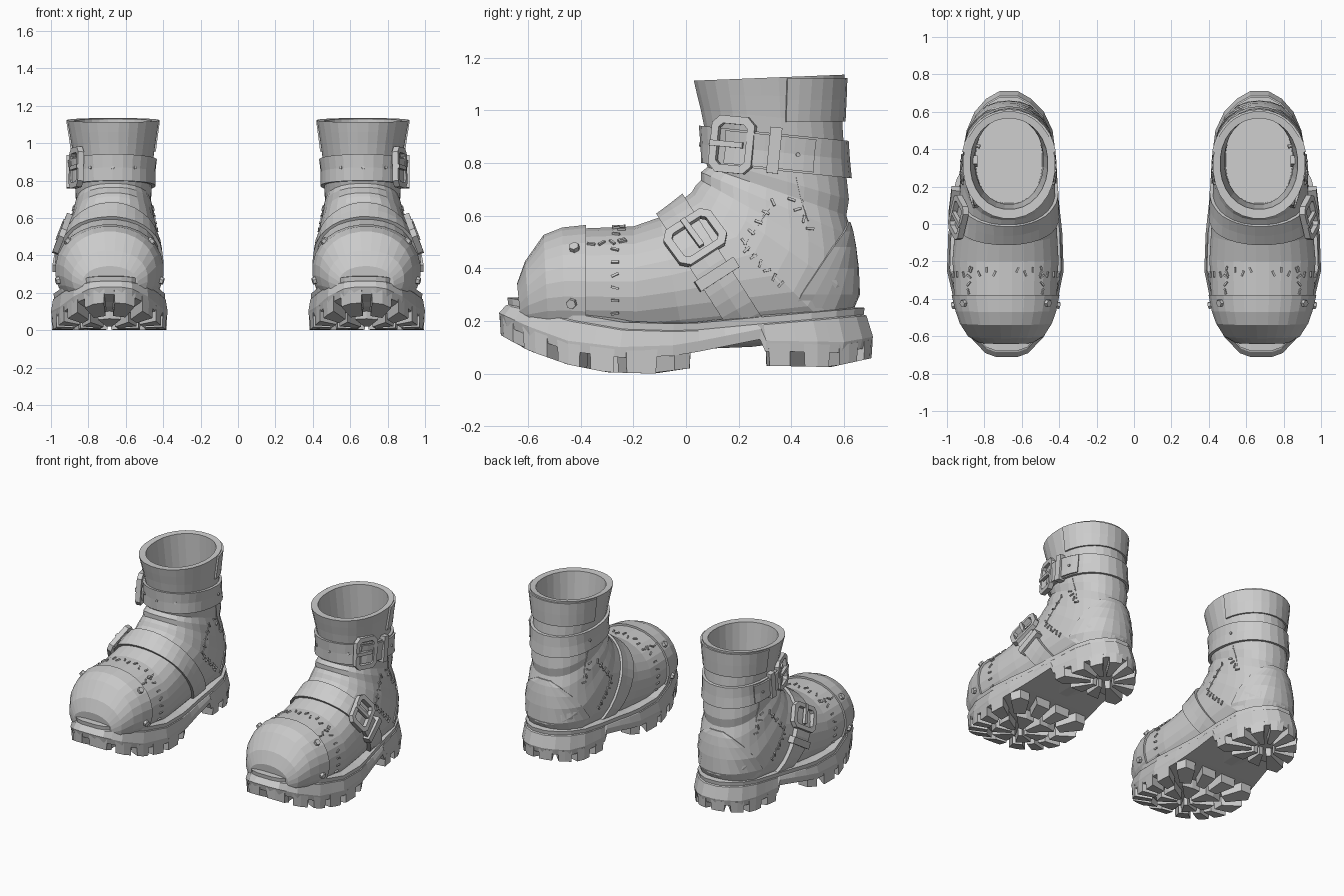
import bpy, bmesh, math
from math import sin, cos, pi, radians
from mathutils import Vector as V, Matrix
from mathutils.bvhtree import BVHTree

if "Cube" in bpy.data.objects:
    bpy.data.objects.remove(bpy.data.objects["Cube"])


def finish(name, bm):
    """Everything is modelled for one boot (+x) and mirrored across x = 0."""
    bmesh.ops.recalc_face_normals(bm, faces=bm.faces)
    me = bpy.data.meshes.new(name)
    bm.to_mesh(me)
    bm.free()
    ob = bpy.data.objects.new(name, me)
    bpy.context.collection.objects.link(ob)
    ob.modifiers.new("pair", 'MIRROR').use_mirror_merge = False
    return ob


def add(bm, verts, faces):
    vs = [bm.verts.new(v) for v in verts]
    for f in faces:
        bm.faces.new([vs[i] for i in f])


def loft(name, rings):
    """Skin through closed rings; the ends are closed with strips left to right."""
    n, verts = len(rings[0]), [p for r in rings for p in r]
    faces = [(i*n+j, i*n+(j+1) % n, (i+1)*n+(j+1) % n, (i+1)*n+j)
             for i in range(len(rings)-1) for j in range(n)]
    for o in (0, len(verts)-n):
        faces += [(o+j, o+j+1, o+n-2-j, o+n-1-j) for j in range(n//2-1)]
    bm = bmesh.new()
    add(bm, verts, faces)
    finish(name, bm)
    return verts, faces


def lerp(table, x, k=1):
    if x <= table[0][0]:
        return table[0][k]
    for a, b in zip(table, table[1:]):
        if x <= b[0]:
            return a[k] + (b[k]-a[k]) * (x-a[0]) / (b[0]-a[0])
    return table[-1][k]


def ring(py, pz, qy, qz, w, xc, grow=0, N=28):
    """Superellipse section hung between a front/top and a back/bottom point."""
    n = 2.1 if py < 0 or pz > .85 else 2.3
    P, Q = V((0, py, pz)), V((0, qy, qz))
    C, h = (P+Q)/2, (P-Q)/2
    h *= 1 + grow/h.length
    out = []
    for k in range(N):
        a = 2*pi*(k+.5)/N
        c, s = cos(a), sin(a)
        p = C + h*math.copysign(abs(c)**(2/n), c)
        p.x = xc + (w+grow)*math.copysign(abs(s)**(2/n), s)
        out.append(p)
    return out


# upper: sections sweep from the toe, round the ankle, up the shaft and inside
SECT = [(-.64, .33, -.625, .17, .135, .685), (-.61, .415, -.59, .14, .19, .685),
        (-.54, .515, -.52, .11, .235, .685), (-.47, .543, -.46, .1, .258, .685),
        (-.38, .553, -.38, .09, .277, .687), (-.2, .56, -.18, .08, .285, .687),
        (-.1, .595, 0, .09, .275, .685), (-.03, .65, .25, .1, .26, .68),
        (.02, .69, .58, .14, .25, .672), (.035, .715, .655, .28, .238, .67),
        (.055, .735, .65, .4, .222, .668), (.055, .765, .635, .52, .212, .667),
        (.08, .785, .61, .6, .198, .666), (.07, .82, .62, .66, .205, .666),
        (.075, .9, .605, .8, .205, .666), (.055, 1.0, .595, .95, .222, .666),
        (.04, 1.06, .6, 1.05, .235, .667), (.028, 1.112, .603, 1.135, .247, .668),
        (.078, 1.11, .565, 1.13, .208, .668), (.105, .87, .57, .82, .185, .668),
        (.11, .62, .575, .6, .178, .668)]
verts, faces = loft("boot_upper", [ring(*s) for s in SECT])
tree = BVHTree.FromPolygons(verts, faces)
loft("toe_cap", [ring(*s, grow=.013) for s in SECT[:5]])


def cast(o, d):
    loc, nor, _, _ = tree.ray_cast(V(o), V(d))
    if loc is None:
        return None, None
    return loc, (nor if nor.dot(V(d)) < 0 else -nor)


def side(y, z, s=1):
    """Point and normal on the outer (s=1) or inner (s=-1) side of the boot."""
    return cast((.67 + s*1.5, y, z), (-s, 0, 0))


def frame(loc, n, t):
    t = (t - n*t.dot(n)).normalized()
    m = Matrix((t, n.cross(t), n)).transposed().to_4x4()
    m.translation = loc
    return m


def box(bm, m, size, off=(0, 0, 0)):
    bmesh.ops.create_cube(bm, size=1, matrix=m @ Matrix.Translation(off) @ Matrix.Diagonal((*size, 1)))


def plate(name, rows, off):
    """Raised leather sheet from a grid of (point, outward direction)."""
    R, n = len(rows), len(rows[0])
    flat = [q for r in rows for q in r]
    vs = [p + d*off for p, d in flat] + [p - d*.012 for p, d in flat]
    K, fs = R*n, []
    for i in range(R-1):
        for j in range(n-1):
            a = i*n+j
            fs += [(a, a+1, a+n+1, a+n), (K+a, K+a+n, K+a+n+1, K+a+1)]
    edge = ([j for j in range(n)] + [i*n+n-1 for i in range(1, R)]
            + [K-1-j for j in range(1, n)] + [i*n for i in range(R-2, 0, -1)])
    for a, b in zip(edge, edge[1:]+edge[:1]):
        fs.append((a, b, K+b, K+a))
    bm = bmesh.new()
    add(bm, vs, fs)
    finish(name, bm)


def band(name, P, Q, h, off, a0, a1, n):
    """Strap hugging the upper in a tilted plane; angle 0 is front, 90 outside."""
    P, Q = V((.67, *P)), V((.67, *Q))
    C, e = (P+Q)/2, (P-Q).normalized()
    up = V((0, -e.z, e.y))
    rows = []
    for s in (-.5, 0, .5):
        row = []
        for k in range(n+1):
            a = radians(a0 + (a1-a0)*k/n)
            d = e*cos(a) + V((sin(a), 0, 0))
            d.normalize()
            p, _ = cast(C + up*s*h + d, -d)
            row.append((p if p else C + up*s*h + d*.24, d))
        rows.append(row)
    plate(name, rows, off)


# straps, their overlapping tails and the back cuff panel
band("ankle_strap", (.06, .87), (.6, .815), .14, .02, -180, 180, 32)
band("ankle_strap_tail", (.06, .87), (.6, .815), .125, .032, 45, 128, 9)
band("instep_strap", (-.06, .64), (.22, .2), .125, .018, -148, 138, 26)
band("instep_strap_tail", (-.06, .64), (.22, .2), .13, .03, 85, 145, 7)
band("cuff_panel", (.04, 1.035), (.6, 1.04), .165, .012, 105, 255, 14)

# heel counter: arched sheet round the back
rows = []
for z, A in ((.2, 88), (.3, 76), (.4, 60), (.48, 44), (.54, 28), (.575, 12)):
    row = []
    for k in range(13):
        a = radians(A*(k/6-1))
        d = V((sin(a), cos(a), 0))
        p, _ = cast(V((.67, .38, z)) + d, -d)
        row.append((p, d))
    rows.append(row)
plate("heel_counter", rows, .008)

# sole: outline scaled level by level, arched base with a heel step, welt lip on top
OUT = [(-.71, .68, .06), (-.69, .68, .115), (-.6, .68, .2), (-.45, .685, .268),
       (-.25, .688, .312), (-.05, .688, .305), (.15, .68, .275), (.35, .668, .252),
       (.5, .665, .23), (.6, .667, .185), (.67, .67, .12), (.71, .67, .05)]
TOP = [(-.71, .288), (-.6, .268), (-.45, .228), (-.25, .195), (0, .188), (.3, .215), (.71, .25)]
BASE = [(-.71, .19), (-.6, .14), (-.45, .085), (-.2, .055), (-.02, .07), (.285, .13),
        (.305, .085), (.6, .08), (.71, .1)]
LUG = [(-.71, .15), (-.6, .088), (-.45, .035), (-.3, .005), (-.12, 0), (0, .02), (.3, .03),
       (.55, .025), (.71, .06)]
ys = sorted({o[0] for o in OUT} | {-.65, -.53, -.35, .05, .285, .305, .42, .55})
loop = [(y, 1) for y in ys] + [(y, -1) for y in reversed(ys)]
rings = []
for k, tab, dz in ((.985, BASE, 0), (1, BASE, .04), (.965, TOP, -.03), (.95, TOP, -.026),
                   (.955, TOP, 0), (.84, TOP, .004)):
    rings.append([V((.68 + (lerp(OUT, y) - .68 + s*lerp(OUT, y, 2))*k, y*k, lerp(tab, y)+dz))
                  for y, s in loop])
loft("sole", rings)


def lugs(name, cx, cy, y0, y1, n, k0, k1, gap):
    """Ring of tread blocks filling part of the sole outline, fanned from a centre."""
    def at(a, k):
        lo, hi = 0, 1
        for _ in range(16):
            r = (lo+hi)/2
            x, y = cx + r*sin(a), cy + r*cos(a)
            inside = y0 < y < y1 and abs(x - lerp(OUT, y)) < lerp(OUT, y, 2)
            lo, hi = (r, hi) if inside else (lo, r)
        return V((cx + k*lo*sin(a), cy + k*lo*cos(a), 0))
    bm = bmesh.new()
    for i in range(n):
        a = 2*pi*(i+gap/2)/n
        b = a + 2*pi*(1-gap)/n
        pts = [at(a, k0), at(a, k1), at((a+b)/2, k1), at(b, k1), at(b, k0)]
        mid = sum(pts, V()) / 5
        hi = [V((p.x, p.y, lerp(BASE, p.y)+.03)) for p in pts]
        low = [mid.lerp(p, .93) for p in pts]
        low = [V((p.x, p.y, lerp(LUG, p.y))) for p in low]
        add(bm, hi+low, [(0, 1, 2, 3, 4), (5, 6, 7, 8, 9)]
            + [(j, (j+1) % 5, 5+(j+1) % 5, 5+j) for j in range(5)])
    finish(name, bm)


lugs("front_outer_lugs", .688, -.32, -.71, .02, 14, .62, .995, .3)
lugs("front_inner_lugs", .688, -.32, -.71, .02, 7, .14, .54, .28)
lugs("heel_lugs", .668, .5, .3, .71, 10, .3, .995, .3)

# buckles with prong, and strap keepers
bm = bmesh.new()
for y, z, ky, kz, t, lean in ((.185, .868, .335, .848, V((0, 1, -.1)), .8),
                              (.035, .505, .115, .375, V((0, .54, -.84)), .2)):
    p, n = side(y, z)
    n = (n + V((lean, 0, 0))).normalized()
    m = frame(p + n*.03, n, t)
    loops = []
    for a, b, c in ((.085, .108, .03), (.057, .078, .015)):
        pl = [(a, b-c), (a-c, b), (c-a, b), (-a, b-c), (-a, c-b), (c-a, -b), (a-c, -b), (a, c-b)]
        loops += [[m @ V((*q, h)) for q in pl] for h in (-.016, .016)]
    fs = []
    for u, w in ((0, 8), (8, 24), (24, 16), (16, 0)):
        fs += [(u+j, u+(j+1) % 8, w+(j+1) % 8, w+j) for j in range(8)]
    add(bm, [q for l in loops for q in l], fs)
    box(bm, m, (.13, .022, .022), (-.02, 0, .012))
    p, n = side(ky, kz)
    box(bm, frame(p, n, t), (.045, .175, .08), (0, 0, .006))
finish("buckles_and_keepers", bm)

# toe rivets and strap studs
bm = bmesh.new()
spots = [(*side(y, z, s), .024, .062) for s in (1, -1) for y, z in ((-.42, .465), (-.43, .27))]
spots += [(*side(.42, .835, s), .011, .056 + .012*(1+s)) for s in (1, -1)]
spots += [(*cast((x, -1, .868), (0, 1, 0)), .011, .05) for x in (.56, .67, .78)]
for p, n, r, d in spots:
    bmesh.ops.create_cone(bm, cap_ends=True, segments=6, radius1=r, radius2=r*.8, depth=d,
                          matrix=frame(p, n, V((.1, .3, 1))))
finish("rivets_and_studs", bm)

# stitches: short threads crossing the seams on both sides and over the toe
bm = bmesh.new()
LINES = [((-.27, .47), (-.27, .23), 6), ((-.36, .49), (-.24, .5), 4), ((.33, .65), (.22, .5), 5),
         ((.23, .47), (.36, .34), 6), ((.4, .66), (.47, .55), 4)]
for s in (1, -1):
    for a, b, n in LINES:
        for k in range(n):
            y, z = (a[i] + (b[i]-a[i])*k/(n-1) for i in (0, 1))
            p, nor = side(y, z, s)
            t = V((0, a[1]-b[1] + (k % 2-.5)*.15, b[0]-a[0] + (k % 3-1)*.08))
            box(bm, frame(p, nor, t), (.03, .009, .016))
for k in range(10):
    p, nor = cast((.5 + k*.041, -.265 + (k % 2)*.02, 1.5), (0, 0, -1))
    box(bm, frame(p, nor, V(((k % 3-1)*.5, 1, 0))), (.03, .009, .016))
finish("stitches", bm)

# seam welts: thin strips following the leather panels
bm = bmesh.new()
for s in (1, -1):
    for path in (((.42, .75), (.44, .66), (.465, .58)), ((.33, .65), (.22, .49), (.36, .34))):
        for a, b in zip(path, path[1:]):
            pts = [side(a[0]+(b[0]-a[0])*k/4, a[1]+(b[1]-a[1])*k/4, s) for k in range(5)]
            for (p, n), (q, _) in zip(pts, pts[1:]):
                box(bm, frame((p+q)/2, n, q-p), ((q-p).length, .007, .008))
finish("seam_welts", bm)
